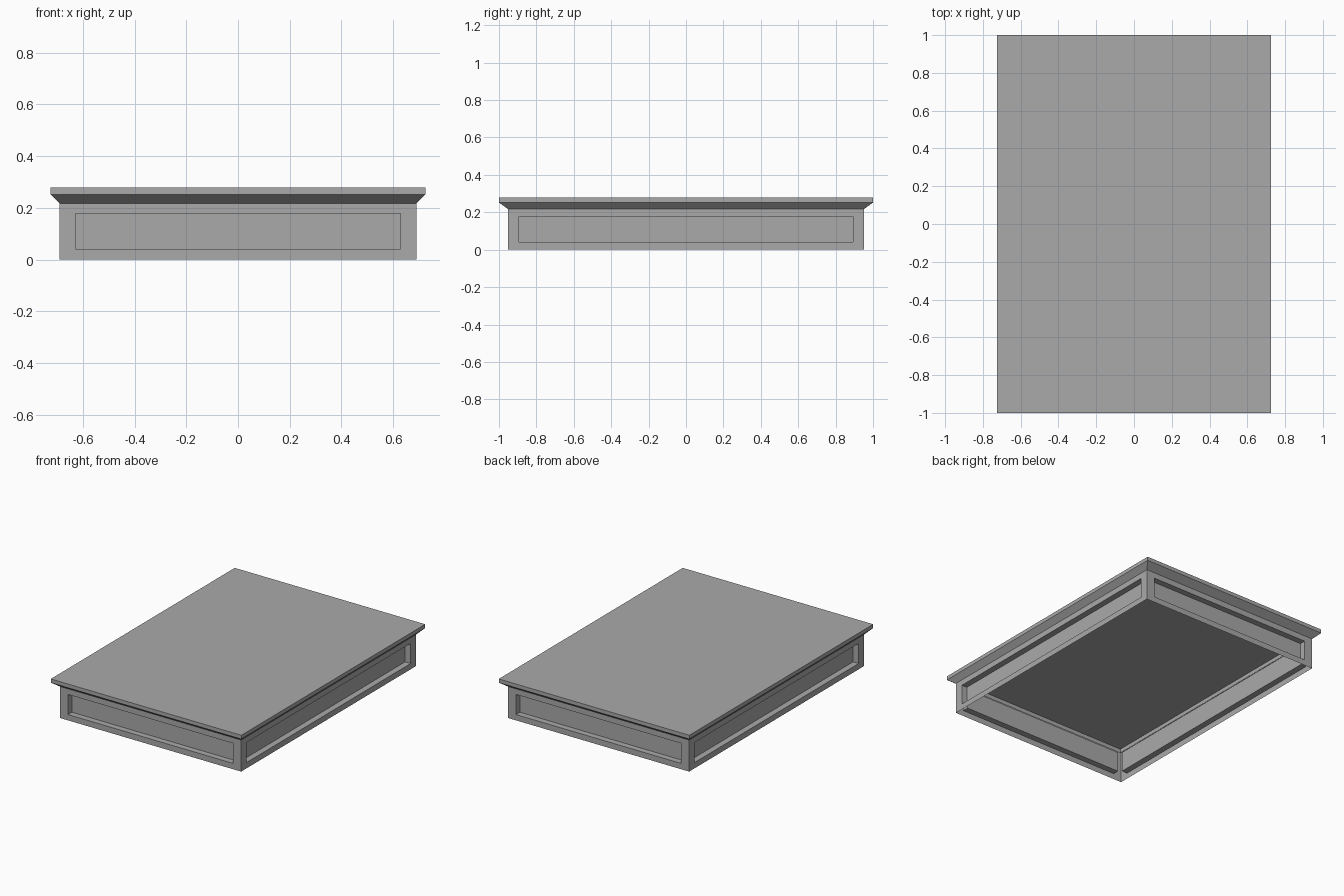
import bpy, bmesh, math
from mathutils import Matrix

if "Cube" in bpy.data.objects:
    bpy.data.objects.remove(bpy.data.objects["Cube"])

HX, HY = 0.69, 0.951        # half size of the body
TX, TY = 0.725, 1.0         # half size of the overhanging top
Z_BODY, Z_LIP, Z_TOP = 0.217, 0.252, 0.278
DEPTH = 0.042               # panel recess

grey = bpy.data.materials.new("plain grey")
grey.diffuse_color = (0.4, 0.4, 0.4, 1)
grey.use_nodes = True
grey.node_tree.nodes["Principled BSDF"].inputs["Base Color"].default_value = grey.diffuse_color


def finish(name, bm):
    mesh = bpy.data.meshes.new(name)
    bm.to_mesh(mesh)
    bm.free()
    mesh.materials.append(grey)
    obj = bpy.data.objects.new(name, mesh)
    bpy.context.collection.objects.link(obj)


def bridge(bm, a, b):
    """Join two rings of four vertices with quads."""
    for i in range(4):
        j = (i + 1) % 4
        bm.faces.new((a[i], a[j], b[j], b[i]))


def wall(name, half, dist, margin, angle):
    """Thin wall facing -y with a recessed panel, then turned about z."""
    bm = bmesh.new()

    def ring(h, z0, z1, y):
        return [bm.verts.new(p) for p in
                ((-h, y, z0), (h, y, z0), (h, y, z1), (-h, y, z1))]

    outer = ring(half, 0, Z_BODY, -dist)
    edge = ring(half - margin, 0.04, 0.178, -dist)
    inner = ring(half - margin, 0.04, 0.178, -dist + DEPTH)
    bridge(bm, outer, edge)
    bridge(bm, edge, inner)
    bm.faces.new(inner)
    bm.transform(Matrix.Rotation(math.radians(angle), 4, 'Z'))
    finish(name, bm)


# Four panelled walls, open underneath
wall("front_wall", HX, HY, 0.062, 0)
wall("right_wall", HY, HX, 0.059, 90)
wall("back_wall", HX, HY, 0.062, 180)
wall("left_wall", HY, HX, 0.059, 270)

# Flared moulding and flat top
bm = bmesh.new()
rings = []
for x, y, z in ((HX, HY, Z_BODY), (TX, TY, Z_LIP), (TX, TY, Z_TOP)):
    rings.append([bm.verts.new((sx * x, sy * y, z))
                  for sx, sy in ((-1, -1), (1, -1), (1, 1), (-1, 1))])
bridge(bm, rings[0], rings[1])
bridge(bm, rings[1], rings[2])
bm.faces.new(rings[2])
finish("top", bm)
